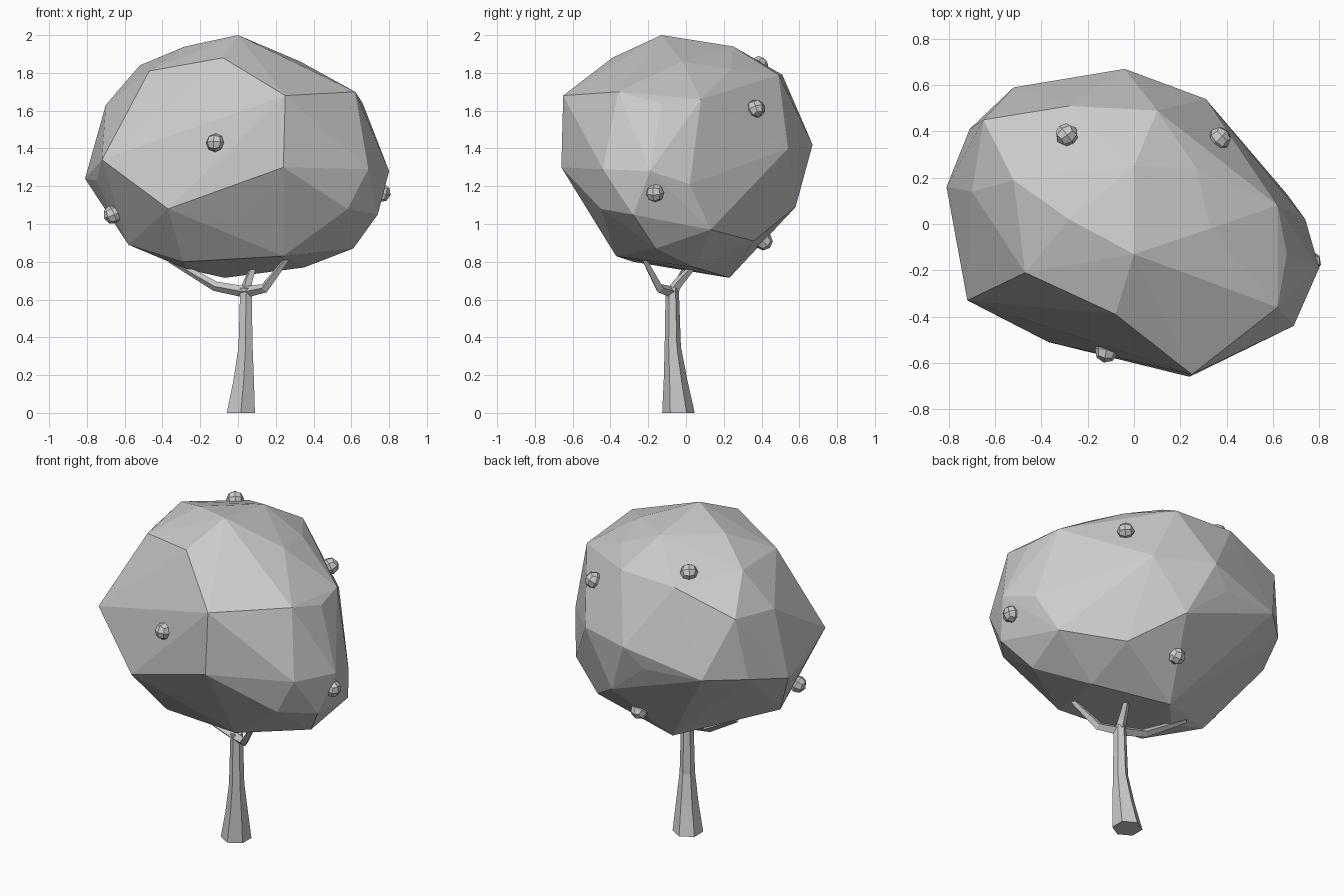
import bpy
import bmesh
from mathutils import Vector, Matrix

cube = bpy.data.objects.get("Cube")
if cube:
    bpy.data.objects.remove(cube, do_unlink=True)


def make_material(name, colour):
    material = bpy.data.materials.new(name)
    material.use_nodes = True
    material.diffuse_color = colour
    material.node_tree.nodes["Principled BSDF"].inputs["Base Color"].default_value = colour
    return material


grey = make_material("plain grey", (0.6, 0.6, 0.6, 1))


def finish(bm, name):
    """Turn a bmesh into a flat shaded object."""
    bmesh.ops.recalc_face_normals(bm, faces=bm.faces[:])
    mesh = bpy.data.meshes.new(name)
    bm.to_mesh(mesh)
    bm.free()
    mesh.materials.append(grey)
    obj = bpy.data.objects.new(name, mesh)
    bpy.context.collection.objects.link(obj)
    return obj


def tapered_limb(name, path, radii, sides, level=False):
    """Loft a polygon along a path, with a radius at each point."""
    bm = bmesh.new()
    points = [Vector(p) for p in path]
    rings = []
    for i, (point, radius) in enumerate(zip(points, radii)):
        before, after = points[max(i - 1, 0)], points[min(i + 1, len(points) - 1)]
        direction = Vector((0, 0, 1)) if level else after - before
        turn = direction.to_track_quat('Z', 'X').to_matrix().to_4x4()
        ring = bmesh.ops.create_circle(bm, segments=sides, radius=radius,
                                       matrix=Matrix.Translation(point) @ turn)
        rings.append(ring["verts"])
    for low, high in zip(rings, rings[1:]):
        for k in range(sides):
            n = (k + 1) % sides
            bm.faces.new((low[k], low[n], high[n], high[k]))
    bm.faces.new(rings[0])
    bm.faces.new(rings[-1])
    return finish(bm, name)


# Trunk, flared at the foot
tapered_limb("trunk",
             [(0.015, -0.04, 0), (0.03, -0.055, 0.17), (0.04, -0.07, 0.35), (0.042, -0.073, 0.66)],
             [0.086, 0.063, 0.043, 0.035], 6, level=True)

# Three branches reaching into the crown
fork = (0.04, -0.075, 0.64)
branches = {
    "right_branch": [fork, (-0.12, -0.05, 0.67), (-0.36, 0.02, 0.81)],
    "left_branch": [fork, (0.14, -0.14, 0.66), (0.27, -0.23, 0.83)],
    "back_branch": [fork, (0.05, -0.04, 0.69), (0.09, 0.06, 0.8)],
}
for name, path in branches.items():
    tapered_limb(name, path, [0.03, 0.026, 0.015], 4)

# Crown: a faceted hull around its corner points, from the top down
corners = [
    # top
    (0, -.13, 2), (-.28, .02, 1.94), (0, .25, 1.94), (-.08, -.39, 1.88),
    (.33, -.02, 1.86), (-.52, .19, 1.84), (-.47, -.21, 1.81), (.27, .24, 1.82),
    (-.28, .51, 1.79), (.1, .49, 1.79),
    # shoulder
    (.62, -.36, 1.7), (.25, -.65, 1.68), (.43, -.5, 1.67), (.66, -.13, 1.64),
    (.62, .08, 1.66), (-.7, .14, 1.63), (-.65, .45, 1.67),
    (-.35, -.41, 1.54), (-.05, -.52, 1.64),
    # widest ring
    (-.04, .67, 1.42), (.31, .54, 1.4), (-.15, .63, 1.3), (-.52, .59, 1.31),
    (-.71, .41, 1.3), (-.72, -.33, 1.34), (.24, -.66, 1.3), (.69, -.44, 1.29),
    (.8, -.19, 1.28), (-.81, .16, 1.24), (-.75, -.1, 1.23), (.74, .02, 1.21),
    # underside
    (.1, .58, 1.09), (-.37, -.51, 1.08), (.58, -.45, 1.08), (.74, -.28, 1.05),
    (0, -.47, 1), (.66, .13, .97), (.35, .36, .91), (-.58, -.09, .89),
    (.61, -.16, .87), (.24, -.37, .83), (-.29, -.28, .8), (-.27, 0, .76),
    (.35, .05, .77), (-.07, .23, .715),
]
bm = bmesh.new()
for corner in corners:
    bm.verts.new(corner)
bmesh.ops.convex_hull(bm, input=bm.verts[:])
inside = [v for v in bm.verts if not v.link_faces]
bmesh.ops.delete(bm, geom=inside, context='VERTS')
finish(bm, "crown")

# Small round fruits set into the crown
fruits = [
    (-.12, -.55, 1.43), (.76, -.165, 1.165), (.37, .37, 1.61),
    (-.29, .385, 1.84), (-.665, -.14, 1.05), (.03, .41, .91),
]
middle = Vector((0, 0, 1.35))
for number, place in enumerate(fruits, 1):
    bm = bmesh.new()
    bmesh.ops.create_cube(bm, size=1)
    bmesh.ops.subdivide_edges(bm, edges=bm.edges[:], cuts=1, use_grid_fill=True)
    for v in bm.verts:
        v.co = v.co.normalized() * 0.05
    outward = (Vector(place) - middle).to_track_quat('Z', 'Y').to_matrix().to_4x4()
    bm.transform(Matrix.Translation(place) @ outward)
    finish(bm, "fruit_%d" % number)
